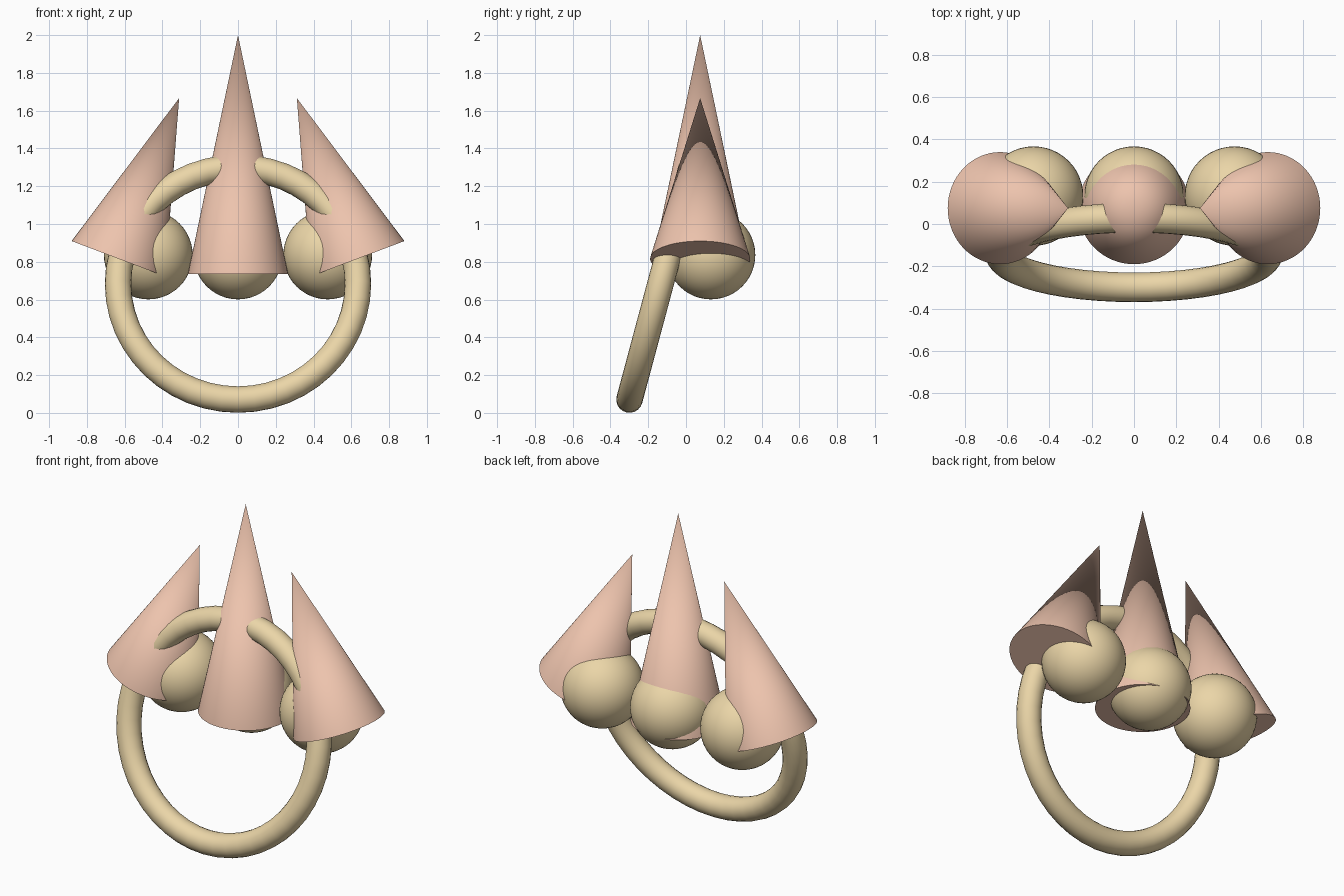
import bpy
import math

if "Cube" in bpy.data.objects:
    bpy.data.objects.remove(bpy.data.objects["Cube"])


def material(name, rgb):
    m = bpy.data.materials.new(name)
    m.diffuse_color = (*rgb, 1.0)
    m.use_nodes = True
    m.node_tree.nodes["Principled BSDF"].inputs["Base Color"].default_value = m.diffuse_color
    return m


gold = material("gold", (0.83, 0.67, 0.39))
coral = material("coral", (0.85, 0.55, 0.42))


def finish(name, mat):
    ob = bpy.context.object
    ob.name = name
    ob.data.materials.append(mat)
    bpy.ops.object.shade_smooth_by_angle(angle=math.radians(35))


def spike(name, base, radius, length, tilt):
    # closed cone whose base centre is given; tilt leans it about y
    x, y, z = base
    mid = (x + math.sin(tilt) * length / 2, y, z + math.cos(tilt) * length / 2)
    bpy.ops.mesh.primitive_cone_add(vertices=64, radius1=radius, radius2=0,
                                    depth=length, location=mid, rotation=(0, tilt, 0))
    finish(name, coral)


def ball(name, x):
    bpy.ops.mesh.primitive_uv_sphere_add(segments=48, ring_count=24, radius=0.235,
                                         location=(x, 0.132, 0.836))
    finish(name, gold)


# leaning ring
bpy.ops.mesh.primitive_torus_add(major_segments=48, minor_segments=20,
                                 major_radius=0.635, minor_radius=0.07,
                                 location=(0, -0.135, 0.684),
                                 rotation=(math.radians(75), 0, 0))
finish("ring", gold)

# centre spike and ball
spike("centre_spike", (0, 0.075, 0.735), 0.265, 1.265, 0)
ball("centre_ball", 0)

# mirrored side spikes and balls
for side, s in (("left", -1), ("right", 1)):
    spike(side + "_spike", (s * 0.633, 0.075, 0.816), 0.265, 0.909,
          -s * math.radians(20.7))
    ball(side + "_ball", s * 0.475)
